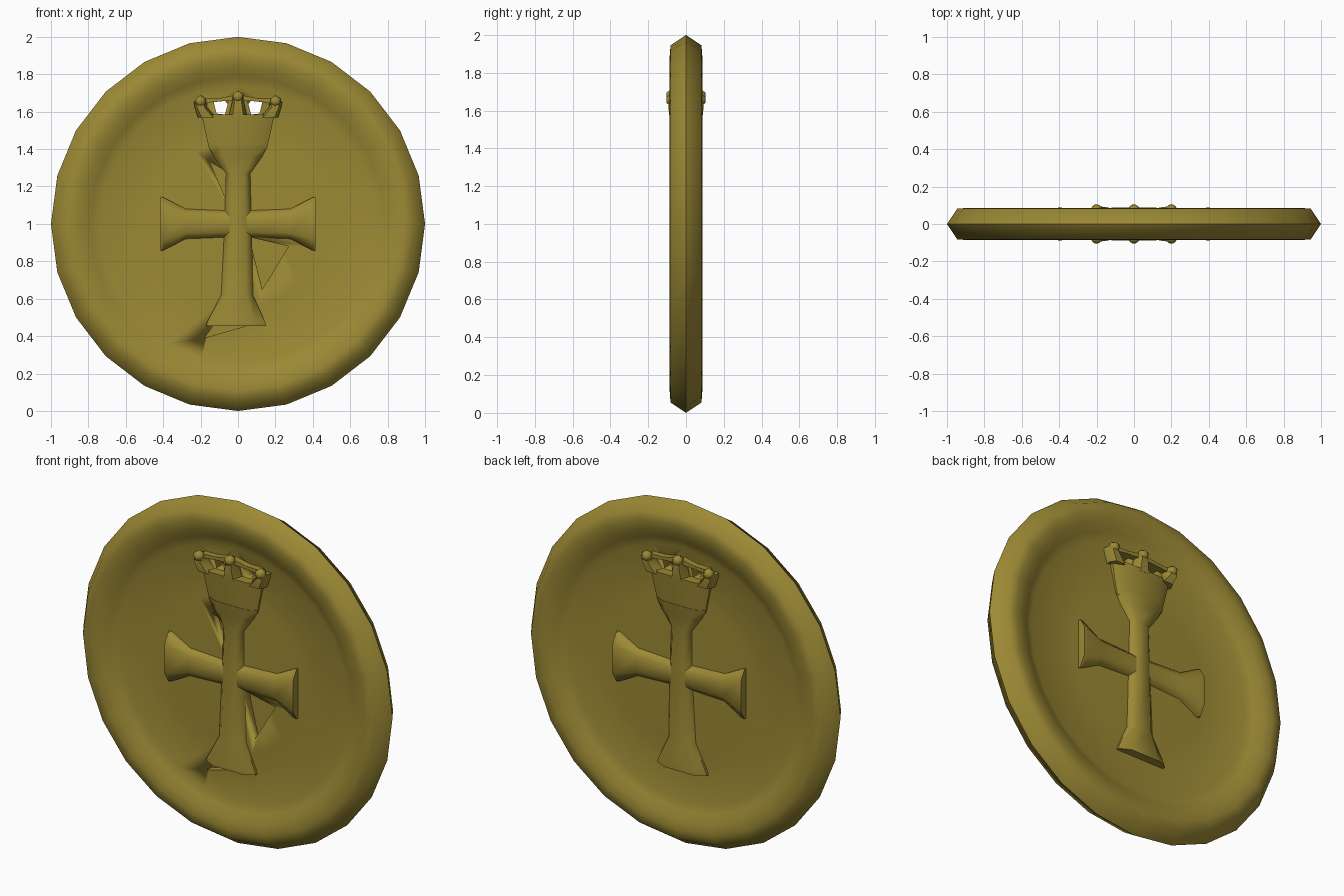
import bpy, bmesh, math
from mathutils import Vector

if "Cube" in bpy.data.objects:
    bpy.data.objects.remove(bpy.data.objects["Cube"], do_unlink=True)

gold = bpy.data.materials.new("old_gold")
gold.use_nodes = True
COLOUR = (0.33, 0.25, 0.035, 1)
gold.diffuse_color = COLOUR
gold.node_tree.nodes["Principled BSDF"].inputs["Base Color"].default_value = COLOUR


def finish(name, bm, angle=50):
    bmesh.ops.recalc_face_normals(bm, faces=bm.faces[:])
    mesh = bpy.data.meshes.new(name)
    bm.to_mesh(mesh)
    bm.free()
    mesh.materials.append(gold)
    ob = bpy.data.objects.new(name, mesh)
    bpy.context.collection.objects.link(ob)
    smooth(ob, angle)
    return ob


def smooth(ob, angle):
    bpy.ops.object.select_all(action='DESELECT')
    ob.select_set(True)
    bpy.context.view_layer.objects.active = ob
    bpy.ops.object.shade_smooth_by_angle(angle=math.radians(angle))


def loft(name, sections, axis):
    """Bevelled bar through the coin; sections are (position, offset, half width, half depth)."""
    outline = [(1, -.6), (1, .6), (.6, 1), (-.6, 1), (-1, .6), (-1, -.6), (-.6, -1), (.6, -1)]
    bm = bmesh.new()
    rings = []
    for t, off, w, d in sections:
        pts = [(off + u * w, v * d) for u, v in outline]
        rings.append([bm.verts.new((t, y, 1 + u) if axis == 'X' else (u, y, t)) for u, y in pts])
    for a, b in zip(rings, rings[1:]):
        for i in range(8):
            j = (i + 1) % 8
            bm.faces.new((a[i], a[j], b[j], b[i]))
    bm.faces.new(rings[0])
    bm.faces.new(rings[-1])
    return finish(name, bm)


def prism(name, points, y0, y1):
    bm = bmesh.new()
    face = bm.faces.new([bm.verts.new((x, y0, z)) for x, z in points])
    out = bmesh.ops.extrude_face_region(bm, geom=[face])
    new = [v for v in out["geom"] if isinstance(v, bmesh.types.BMVert)]
    bmesh.ops.translate(bm, vec=(0, y1 - y0, 0), verts=new)
    return finish(name, bm)


# Coin: rim and sunken, slightly domed field, spun round the y axis
half = [(0, .045), (.45, .036), (.74, .032), (.79, .052), (.84, .078), (.89, .086), (.945, .082)]
profile = half + [(1, 0)] + [(r, -y) for r, y in reversed(half)]
bm = bmesh.new()
verts = [bm.verts.new((0, y, 1 + r)) for r, y in profile]
edges = [bm.edges.new(pair) for pair in zip(verts, verts[1:])]
bmesh.ops.spin(bm, geom=verts + edges, cent=(0, 0, 1), axis=(0, 1, 0),
               angle=math.tau, steps=24, use_duplicate=False)
bmesh.ops.remove_doubles(bm, verts=bm.verts[:], dist=1e-4)
coin = finish("coin", bm, 60)

# Openings between crown points, and broken pockets in the front
cutters = [prism("crown_opening", [(s * .13, 1.65), (s * .07, 1.66), (s * .055, 1.64),
                                   (s * .07, 1.585), (s * .115, 1.59)], -.2, .2) for s in (-1, 1)]
cutters += [prism("pocket", pts, -.2, .005) for pts in (
    [(.06, .93), (.27, .88), (.13, .65)],
    [(-.06, 1.12), (-.06, 1.28), (-.15, 1.33)],
    [(-.18, .39), (-.12, .47), (.1, .47)])]
for cutter in cutters:
    cutter.hide_render = True
    bpy.ops.object.select_all(action='DESELECT')
    bpy.context.view_layer.objects.active = coin
    coin.select_set(True)
    mod = coin.modifiers.new("cut", 'BOOLEAN')
    mod.operation = 'DIFFERENCE'
    mod.solver = 'EXACT'
    mod.object = cutter
    # keep the cut ahead of the shading modifier
    bpy.ops.object.modifier_move_to_index(modifier=mod.name, index=0)
    bpy.ops.object.modifier_apply(modifier=mod.name)
    bpy.data.objects.remove(cutter, do_unlink=True)

# Cross: flared arms and shaft standing out on both faces
arm = [(.415, 0, .145, .086), (.395, 0, .14, .088), (.28, 0, .08, .074), (.08, 0, .072, .074)]
loft("cross_arms", [(-t, o, w, d) for t, o, w, d in arm] + arm[::-1], 'X')
loft("cross_shaft", [(.455, -.01, .16, .084), (.475, -.01, .155, .086), (.62, -.005, .085, .074),
                     (.93, 0, .075, .076), (1.08, 0, .07, .076), (1.27, 0, .065, .07),
                     (1.36, 0, .13, .074), (1.42, 0, .16, .078)], 'Z')

# Crown: flared band, three points with knobs, and links over the openings
loft("crown_band", [(1.40, 0, .155, .074), (1.47, 0, .17, .08), (1.585, 0, .195, .088)], 'Z')
for label, x0, x1, top in (("right", -.165, -.2, 1.655), ("middle", 0, 0, 1.68), ("left", .165, .2, 1.655)):
    loft(label + "_crown_point", [(1.57, x0, .05, .088), (top - .03, x1, .032, .094),
                                  (top, x1, .036, .09)], 'Z')
    for side, y in (("front", -.075), ("back", .075)):
        bm = bmesh.new()
        bmesh.ops.create_icosphere(bm, subdivisions=1, radius=.034)
        bmesh.ops.translate(bm, vec=Vector((x1, y, top)), verts=bm.verts[:])
        finish(f"{label}_{side}_crown_knob", bm, 60)
for s, label in ((-1, "right"), (1, "left")):
    prism(label + "_crown_link", [(s * .19, 1.645), (s * .1, 1.655), (s * .01, 1.66),
                                  (s * .01, 1.69), (s * .1, 1.672), (s * .19, 1.67)], -.07, .07)
